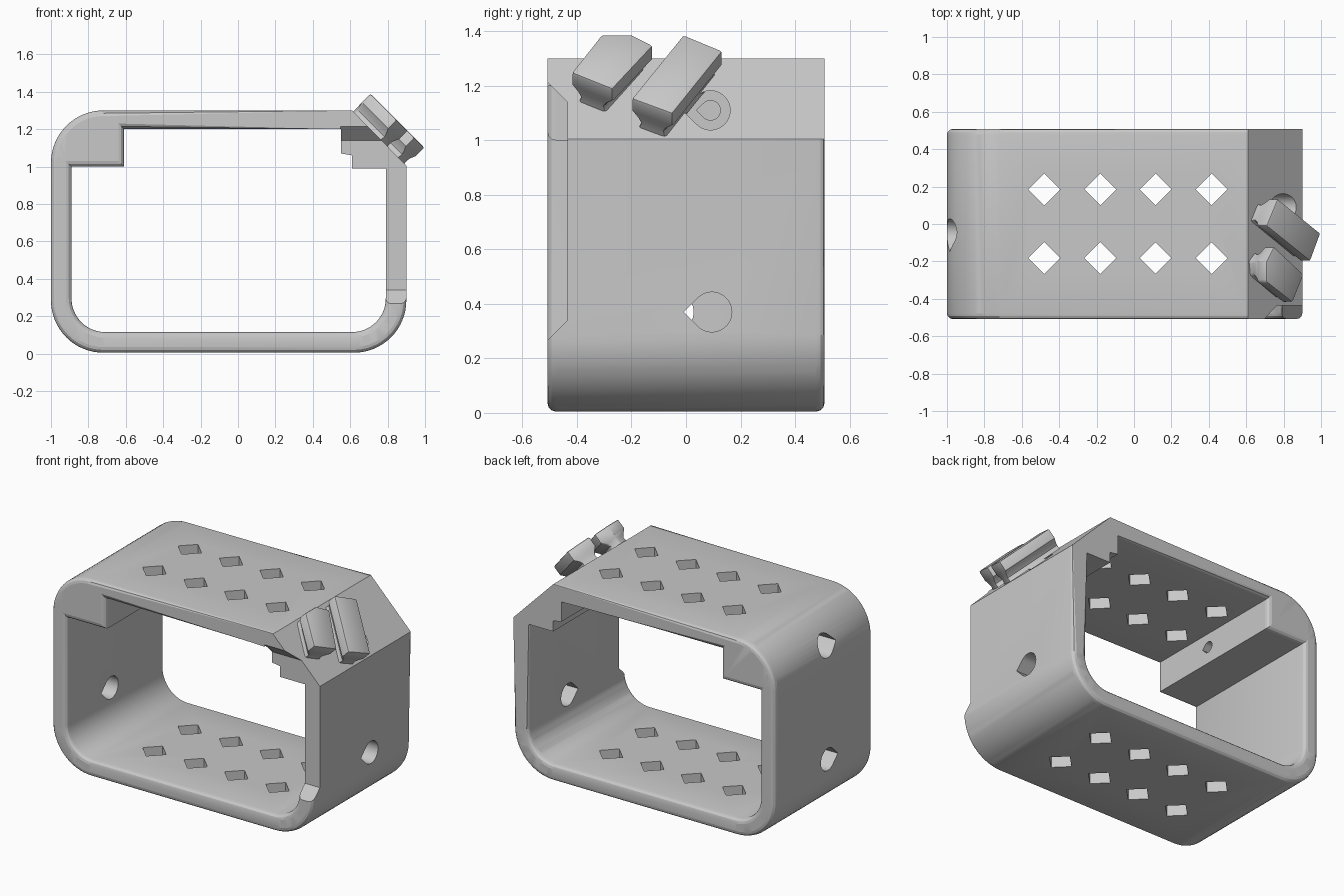
import bpy, bmesh, math
from mathutils import Vector

if "Cube" in bpy.data.objects:
    bpy.data.objects.remove(bpy.data.objects["Cube"])

grey = bpy.data.materials.new("light_grey")
grey.diffuse_color = (0.58, 0.58, 0.58, 1)
grey.use_nodes = True
grey.node_tree.nodes["Principled BSDF"].inputs["Base Color"].default_value = grey.diffuse_color


def make_object(name, bm):
    bmesh.ops.recalc_face_normals(bm, faces=bm.faces[:])
    me = bpy.data.meshes.new(name)
    bm.to_mesh(me)
    bm.free()
    me.materials.append(grey)
    ob = bpy.data.objects.new(name, me)
    bpy.context.collection.objects.link(ob)
    return ob


def activate(ob):
    bpy.ops.object.select_all(action='DESELECT')
    ob.select_set(True)
    bpy.context.view_layer.objects.active = ob


def arc(cx, cz, r, start, end, n=16):
    steps = [math.radians(start + (end - start) * i / n) for i in range(n + 1)]
    return [(cx + r * math.cos(a), cz + r * math.sin(a)) for a in steps]


def loft(bm, rings, caps=True):
    """Skin a list of closed rings of bmesh vertices."""
    for a, b in zip(rings, rings[1:]):
        for i in range(len(a)):
            j = (i + 1) % len(a)
            bm.faces.new((a[i], a[j], b[j], b[i]))
    if caps:
        bm.faces.new(rings[0])
        bm.faces.new(rings[-1])


def prism(bm, points, push):
    base = [Vector(p) for p in points]
    loft(bm, [[bm.verts.new(p + Vector(push) * k) for p in base] for k in (0, 1)])


def cut(target, bm):
    cutter = make_object("cutter", bm)
    cutter.hide_render = True
    activate(target)
    mod = target.modifiers.new("cut", 'BOOLEAN')
    mod.operation, mod.solver, mod.object = 'DIFFERENCE', 'EXACT', cutter
    bpy.ops.object.modifier_apply(modifier=mod.name)
    bpy.data.objects.remove(cutter)


# Frame: outer and inner outlines, both counter-clockwise in x, z
outer = (arc(-0.72, 0.285, 0.28, 180, 270) + arc(0.62, 0.285, 0.28, -90, 0)
         + [(0.90, 1.005), (0.61, 1.30)] + arc(-0.72, 1.02, 0.28, 90, 180))
inner = (arc(-0.71, 0.295, 0.18, 180, 270) + arc(0.61, 0.295, 0.18, -90, 0)
         + [(0.79, 0.99), (0.61, 0.99), (0.61, 1.06), (0.55, 1.07), (0.55, 1.20),
            (-0.61, 1.20), (-0.61, 1.0), (-0.89, 1.0)])


def offset(loop, d):
    """Move an outline inward by d, leaving the latch corner sharp."""
    out = []
    for i, p in enumerate(loop):
        a, b, c = Vector(loop[i - 1]), Vector(p), Vector(loop[(i + 1) % len(loop)])
        u, v = (b - a).normalized(), (c - b).normalized()
        n1, n2 = Vector((-u.y, u.x)), Vector((-v.y, v.x))
        sharp = p[0] > 0.5 and p[1] > 0.3
        out.append(b if sharp else b + (n1 + n2) * (d / (1 + n1.dot(n2))))
    return out


R, HALF = 0.03, 0.508
rim = [(R * (1 - math.cos(t)), HALF - R + R * math.sin(t))
       for t in [math.pi / 6 * k for k in range(4)]]
sections = [(d, -y) for d, y in reversed(rim)] + rim
bm = bmesh.new()
ends = {0: [], -1: []}
for loop, sign in ((outer, 1), (inner, -1)):
    rings = [[bm.verts.new((p[0], y, p[1])) for p in offset(loop, sign * d)]
             for d, y in sections]
    loft(bm, rings, caps=False)
    for k in ends:
        r = rings[k]
        ends[k] += [bm.edges.get((r[i - 1], r[i])) for i in range(len(r))]
for edges in ends.values():
    bmesh.ops.triangle_fill(bm, edges=edges, use_beauty=True)
frame = make_object("frame", bm)


# Teardrop outline in y, z with its point toward -y
def teardrop(bm, x0, x1, cy, cz, r):
    pts = arc(cy, cz, r, -135, 135, 32) + [(cy - r * math.sqrt(2), cz)]
    prism(bm, [(x0, y, z) for y, z in pts], (x1 - x0, 0, 0))


# Diamond vents through top and bottom
bm = bmesh.new()
for x in (-0.48, -0.18, 0.115, 0.415):
    for y in (-0.182, 0.185):
        h = 0.085
        prism(bm, [(x - h, y, -0.1), (x, y - h, -0.1), (x + h, y, -0.1), (x, y + h, -0.1)],
              (0, 0, 1.6))
# Wide teardrop holes and counterbores
teardrop(bm, 0.70, 1.1, 0.095, 0.37, 0.073)
teardrop(bm, 0.70, 1.1, 0.09, 1.11, 0.072)
teardrop(bm, -1.1, -0.8, -0.045, 0.37, 0.073)
teardrop(bm, -1.1, -0.75, -0.045, 1.11, 0.073)
# Front recess of the right wall
prism(bm, [(0.548, -0.60, 0.175), (0.548, -0.435, 0.34),
           (0.548, -0.435, 1.14), (0.548, -0.60, 1.305)], (0.6, 0, 0))
cut(frame, bm)

# Narrow screw holes behind the counterbores
bm = bmesh.new()
teardrop(bm, 0.50, 0.75, 0.09, 1.11, 0.036)
teardrop(bm, -0.80, -0.55, -0.045, 1.11, 0.036)
cut(frame, bm)
activate(frame)
bpy.ops.object.shade_smooth_by_angle(angle=math.radians(15))


# Waisted cleats on the sloped corner; outline given on their top plane
def cleat(name, outline):
    normal = Vector((1, 0, 1)).normalized()
    top = [Vector((x, y, 2.1 - x)) for x, y in outline]
    bm = bmesh.new()
    rings = []
    for h, width in ((0.14, 1), (0.075, 1), (0.05, 0.72), (0.03, 0.58), (0.01, 0.62), (-0.01, 0.75)):
        ring = []
        for i, p in enumerate(top):
            mate = top[3 - i] if i < 4 else p
            q = (p + mate) / 2 + (p - mate) / 2 * width
            ring.append(bm.verts.new(q - normal * (0.1414 - h)))
        rings.append(ring)
    loft(bm, rings)
    bmesh.ops.recalc_face_normals(bm, faces=bm.faces[:])
    ob = make_object(name, bm)
    activate(ob)
    mod = ob.modifiers.new("soft_edges", 'BEVEL')
    mod.width, mod.segments, mod.limit_method = 0.01, 2, 'ANGLE'
    mod.angle_limit = math.radians(50)
    bpy.ops.object.modifier_apply(modifier=mod.name)
    bpy.ops.object.shade_smooth_by_angle(angle=math.radians(35))


cleat("front_cleat", [(0.71, -0.31), (0.85, -0.42), (0.91, -0.27), (0.75, -0.12), (0.71, -0.20)])
cleat("rear_cleat", [(0.71, -0.01), (0.945, -0.20), (1.0, -0.05), (0.77, 0.135)])
